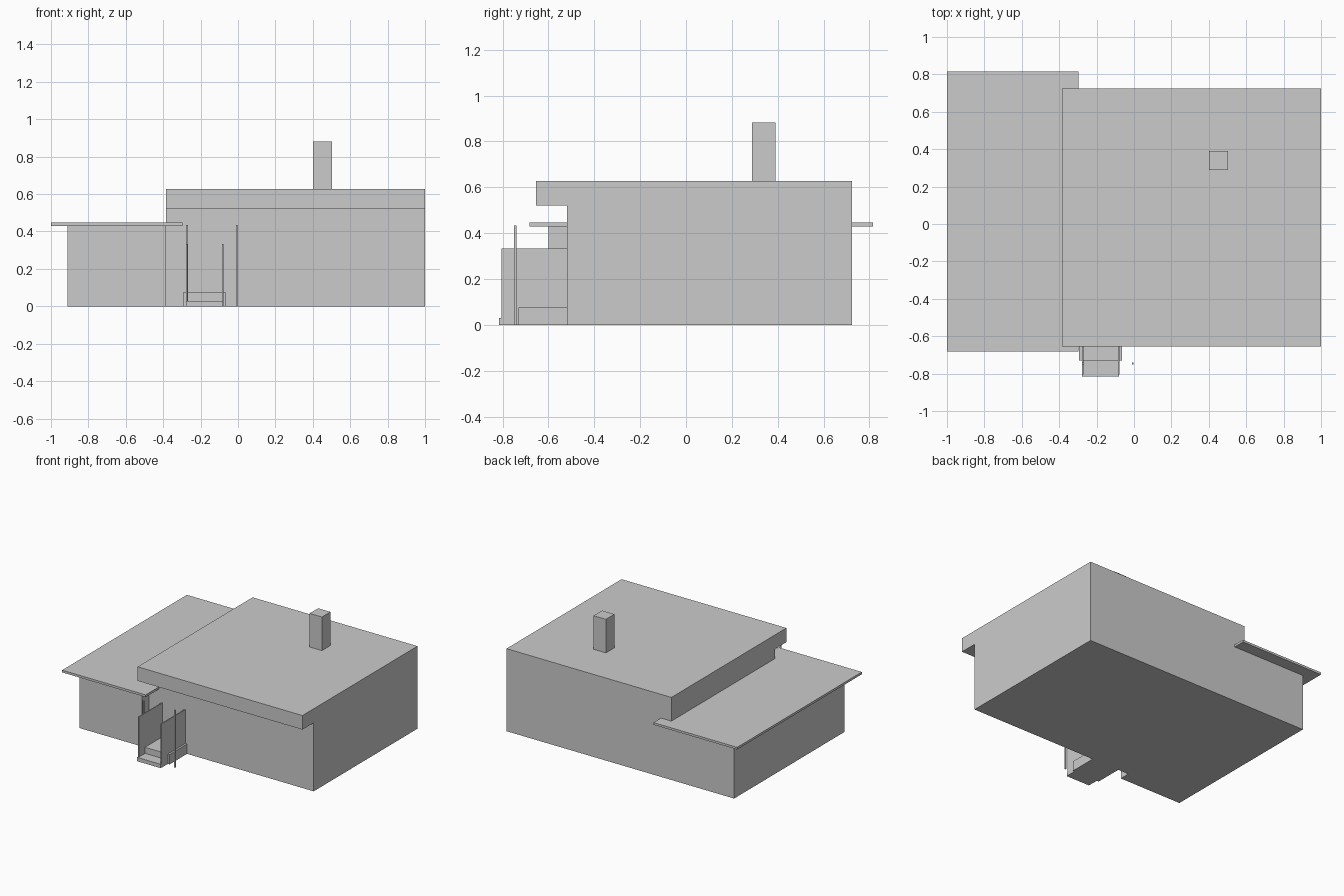
import bpy
import bmesh
from mathutils import Vector

default = bpy.data.objects.get("Cube")
if default:
    bpy.data.objects.remove(default, do_unlink=True)

# One plain grey for the whole building
grey = bpy.data.materials.new("plain_grey")
grey.use_nodes = True
colour = (0.6, 0.6, 0.6, 1)
grey.diffuse_color = colour
grey.node_tree.nodes["Principled BSDF"].inputs["Base Color"].default_value = colour


def box(name, x, y, z):
    """Add a flat-shaded box spanning the given (min, max) ranges."""
    low, high = (Vector(corner) for corner in zip(x, y, z))
    bm = bmesh.new()
    bmesh.ops.create_cube(bm, size=1)
    bmesh.ops.scale(bm, vec=high - low, verts=bm.verts)
    mesh = bpy.data.meshes.new(name)
    bm.to_mesh(mesh)
    bm.free()
    mesh.materials.append(grey)
    obj = bpy.data.objects.new(name, mesh)
    obj.location = (low + high) / 2
    bpy.context.collection.objects.link(obj)
    return obj


back = 0.725
join = -0.385
wall_top = 0.52
wing_top = 0.43
porch_back = -0.52

# Main house, with its thick roof overhanging the front
box("main_walls", (join, 1), (porch_back, back), (0, wall_top))
box("main_roof", (join, 1), (-0.655, back), (wall_top, 0.627))
box("chimney", (0.4, 0.503), (0.288, 0.39), (0.62, 0.882))

# Lower side wing under a thin flat roof
box("wing_walls", (-0.912, join), (-0.6, back), (0, wing_top))
box("wing_roof", (-1, -0.298), (-0.682, 0.815), (wing_top, 0.447))

# Entrance landing and step
box("landing", (-0.295, -0.064), (-0.73, porch_back), (0, 0.075))
box("lower_step", (-0.278, -0.08), (-0.815, -0.73), (0, 0.029))

# Thin panels on both sides of the steps
for side, x in (("right", -0.274), ("left", -0.082)):
    box(side + "_step_panel", (x - 0.004, x + 0.004),
        (-0.805, porch_back), (0, 0.333))

# Slim porch posts
for side, x in (("right", -0.273), ("left", -0.007)):
    box(side + "_porch_post", (x - 0.005, x + 0.005),
        (-0.75, -0.74), (0, 0.434))
